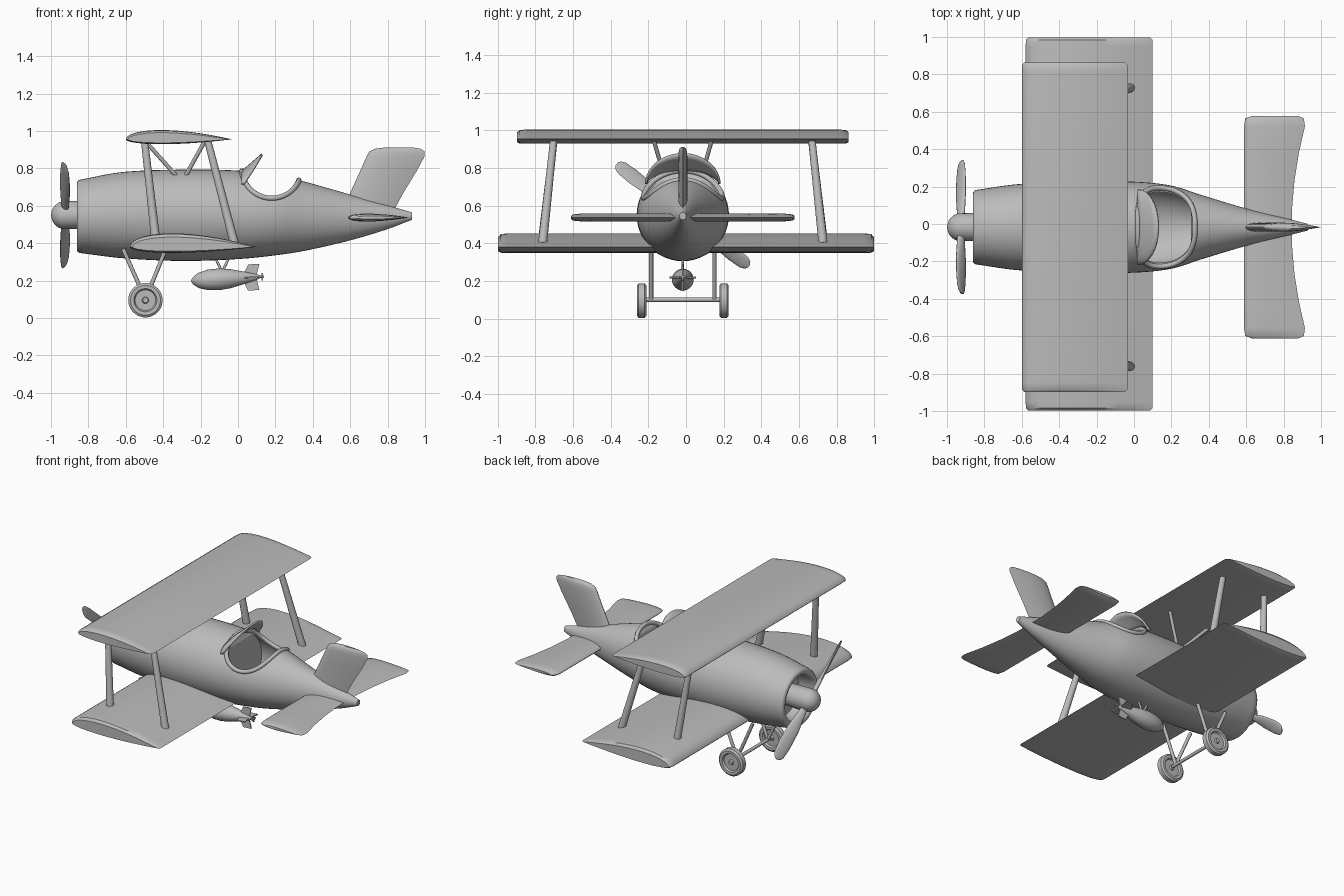
import bpy, bmesh, math
from mathutils import Vector

old = bpy.data.objects.get("Cube")
if old:
    bpy.data.objects.remove(old)

GREY = (0.5, 0.5, 0.5, 1)
mat = bpy.data.materials.new("plain_grey")
mat.use_nodes = True
mat.diffuse_color = GREY
mat.node_tree.nodes["Principled BSDF"].inputs["Base Color"].default_value = GREY

CY = -0.017  # centreline of the fuselage
SIDES = (("left", 1), ("right", -1))


def activate(ob):
    bpy.ops.object.select_all(action='DESELECT')
    ob.select_set(True)
    bpy.context.view_layer.objects.active = ob


def smooth(ob, angle=38):
    activate(ob)
    bpy.ops.object.shade_smooth_by_angle(angle=math.radians(angle))


def skin(name, rings, closed=True, shade=True):
    """Bridge a list of equal-length point rings and cap both ends."""
    bm = bmesh.new()
    vs = [[bm.verts.new(p) for p in ring] for ring in rings]
    n = len(vs[0])
    for a, b in zip(vs, vs[1:]):
        for i in range(n if closed else n - 1):
            j = (i + 1) % n
            bm.faces.new((a[i], a[j], b[j], b[i]))
    if closed:
        bm.faces.new(vs[0])
        bm.faces.new(vs[-1])
    bmesh.ops.recalc_face_normals(bm, faces=bm.faces)
    me = bpy.data.meshes.new(name)
    bm.to_mesh(me)
    bm.free()
    me.materials.append(mat)
    ob = bpy.data.objects.new(name, me)
    bpy.context.collection.objects.link(ob)
    if shade:
        smooth(ob)
    return ob


def lathe(name, profile, origin, axis, n=32):
    """Turn (distance, radius) pairs round an axis."""
    q = Vector(axis).to_track_quat('Z', 'Y')
    o = Vector(origin)
    turns = [2 * math.pi * i / n for i in range(n)]
    return skin(name, [[o + q @ Vector((r * math.cos(t), r * math.sin(t), d)) for t in turns]
                       for d, r in profile])


def rod(name, a, b, r1, r2=None, n=16):
    axis = Vector(b) - Vector(a)
    return lathe(name, [(0, r1), (axis.length, r2 or r1)], a, axis, n)


def foil(name, stations, up, down, place, n=14):
    """Aerofoil surface; station = span, leading x, trailing x, chord height, thickness."""
    us = [(1 - math.cos(math.pi * i / n)) / 2 for i in range(n + 1)]
    outline = [(u, up) for u in us] + [(u, -down) for u in us[-2:0:-1]]
    rings = []
    for s, le, te, h, k in stations:
        rings.append([place(le + (te - le) * u, s,
                            h + k * t * math.sqrt(u) * (1 - u) / 0.385) for u, t in outline])
    return skin(name, rings)


def mirrored(half):
    return [(-s, *r) for s, *r in half] + [(s, *r) for s, *r in reversed(half)]


# Fuselage stations: x, top, bottom, half width
STATIONS = [(-0.85, .738, .348, .198), (-0.62, .78, .32, .23), (-0.3, .793, .305, .243),
            (0, .788, .315, .243), (.2, .765, .335, .222), (.36, .728, .36, .172),
            (.6, .66, .415, .1), (.8, .602, .475, .05), (.93, .565, .525, .018)]


def section(x):
    """Smooth interpolation of the stations: centre height, half height, half width."""
    S = STATIONS
    i = max(k for k in range(len(S) - 1) if S[k][0] <= x or k == 0)
    def slope(k, c):
        a, b = S[max(k - 1, 0)], S[min(k + 1, len(S) - 1)]
        return (b[c] - a[c]) / (b[0] - a[0])
    w = S[i + 1][0] - S[i][0]
    t = (x - S[i][0]) / w
    top, bot, half = [
        (2*t**3 - 3*t*t + 1) * S[i][c] + (t**3 - 2*t*t + t) * w * slope(i, c)
        + (3*t*t - 2*t**3) * S[i + 1][c] + (t**3 - t*t) * w * slope(i + 1, c) for c in (1, 2, 3)]
    return (top + bot) / 2, (top - bot) / 2, half


def hull_ring(x, scale=1, inset=0, at=None, n=48):
    zc, rz, ry = section(x)
    return [(x if at is None else at, CY + (ry * scale - inset) * math.sin(2 * math.pi * i / n),
             zc + (rz * scale - inset) * math.cos(2 * math.pi * i / n)) for i in range(n)]


# Fuselage with an open cowl at the nose
nose = [hull_ring(-.85, k, at=x) for x, k in
        ((-.74, .76), (-.845, .78), (-.857, .82), (-.862, .89), (-.859, .96))]
body = skin("fuselage", nose + [hull_ring(-.85 + 1.78 * i / 50) for i in range(51)], shade=False)

# Cockpit: saddle-shaped opening and a hollow inside
PX, PZ, PR = .18, .80, .16
cutters = [lathe("opening_cutter", [(-.4, PR), (.4, PR)], (PX, CY, PZ), (0, 1, 0), 64),
           skin("hollow_cutter", [hull_ring(.035 + .03 * i, inset=.018) for i in range(10)])]
for c in cutters:
    c.hide_render = True
    m = body.modifiers.new("cut", 'BOOLEAN')
    m.operation, m.solver, m.object = 'DIFFERENCE', 'EXACT', c
    activate(body)
    bpy.ops.object.modifier_apply(modifier=m.name)
    bpy.data.objects.remove(c)
smooth(body)

# Padded rim following the cockpit edge
edge = []
for i in range(81):
    a = math.pi * i / 80
    x, z = PX - PR * math.cos(a), PZ - PR * math.sin(a)
    zc, rz, ry = section(x)
    if z < zc + rz - .002:
        edge.append((x, math.acos((z - zc) / rz)))


def on_hull(x, a):
    zc, rz, ry = section(x)
    return (x, CY + ry * math.sin(a), zc + rz * math.cos(a))


loop = [on_hull(x, a) for x, a in edge]
loop += [on_hull(edge[-1][0], edge[-1][1] * k / 4) for k in range(3, -4, -1)]
loop += [on_hull(x, -a) for x, a in reversed(edge)]
loop += [on_hull(edge[0][0], edge[0][1] * k / 4) for k in range(-3, 4)]
cu = bpy.data.curves.new("cockpit_rim", 'CURVE')
cu.dimensions, cu.bevel_depth, cu.bevel_resolution = '3D', .014, 3
sp = cu.splines.new('POLY')
sp.points.add(len(loop) - 1)
for p, co in zip(sp.points, loop):
    p.co = (*co, 1)
sp.use_cyclic_u = True
cu.materials.append(mat)
rim = bpy.data.objects.new("cockpit_rim", cu)
bpy.context.collection.objects.link(rim)
activate(rim)
bpy.ops.object.convert(target='MESH')
smooth(bpy.context.object)

# Windshield leaning back from the front of the rim
shield = []
for k in range(5):
    f = k / 4
    shield.append([(.02 + f * (.015 + .095 * math.sin(a)), CY + .195 * math.cos(a),
                    .715 + (.065 + .095 * f) * math.sin(a))
                   for a in (math.pi * i / 24 for i in range(25))])
screen = skin("windshield", shield, closed=False)
m = screen.modifiers.new("thickness", 'SOLIDIFY')
m.thickness, m.offset = .012, 0

# Wings
flat = lambda cy: (lambda x, s, t: (x, cy + s, t))
foil("lower_wing", mirrored([(.998, -.565, .085, .38, .72), (.985, -.577, .1, .38, .95),
                             (.95, -.58, .1, .38, 1)]), .073, .032, flat(0))
foil("upper_wing", mirrored([(.88, -.588, -.05, .955, .72), (.867, -.598, -.035, .955, .95),
                             (.83, -.6, -.032, .955, 1)]), .05, .026, flat(CY))

# Tailplane and fin
foil("tailplane", mirrored([(.594, .63, .88, .537, .4), (.582, .595, .908, .537, .8),
                            (.54, .588, .914, .537, 1), (.4, .588, .882, .537, 1),
                            (.25, .588, .858, .537, 1), (.1, .588, .845, .537, 1)]),
     .021, .021, flat(CY))
foil("fin", [(.55, .55, .82, 0, 1), (.67, .6, .885, 0, 1), (.79, .655, .958, 0, 1),
             (.865, .688, .998, 0, 1), (.89, .702, .998, 0, .9), (.904, .73, .98, 0, .7),
             (.911, .78, .94, 0, .35)], .024, .024, lambda x, s, t: (x, CY + t, s))

# Propeller: spinner, shaft and two twisted blades
HUB = .55
lathe("spinner", [(.075 * (1 - math.cos(a)), .075 * math.sin(a)) for a in
                  (math.pi / 2 * i / 10 + .02 for i in range(10))] + [(.13, .075), (.28, .07)],
      (-.999, CY, HUB), (1, 0, 0))
for side, s in SIDES:
    d = Vector((0, .79, -.61)) * s
    e = Vector((0, .61, .79)) * s
    rings = []
    for r, w, th, tw in ((.04, .02, .016, .9), (.12, .028, .014, .8), (.22, .042, .011, .65),
                         (.34, .046, .009, .55), (.41, .04, .008, .5), (.435, .028, .006, .5),
                         (.445, .012, .004, .5)):
        wide = e * math.cos(tw) + Vector((math.sin(tw), 0, 0))
        thick = e * -math.sin(tw) + Vector((math.cos(tw), 0, 0))
        rings.append([Vector((-.925, CY, HUB)) + d * r + wide * w * math.cos(a)
                      + thick * th * math.sin(a) for a in (math.pi * i / 8 for i in range(16))])
    skin(side + "_propeller_blade", rings)

# Struts and landing gear on each side
TYRE = [(.022, .014), (.012, .018), (.012, .055), (.024, .062), (.025, .08), (.016, .092)]
for side, s in SIDES:
    y = lambda v: CY + s * v
    rod(side + "_front_strut", (-.44, y(.745), .42), (-.5, y(.685), .95), .024, .019)
    rod(side + "_rear_strut", (-.02, y(.745), .4), (-.165, y(.685), .96), .024, .019)
    rod(side + "_front_cabane", (-.33, y(.1), .76), (-.5, y(.155), .95), .011)
    rod(side + "_rear_cabane", (-.28, y(.1), .76), (-.175, y(.155), .95), .011)
    rod(side + "_front_leg", (-.495, y(.168), .1), (-.615, y(.168), .37), .011)
    rod(side + "_rear_leg", (-.495, y(.168), .1), (-.385, y(.168), .37), .011)
    lathe(side + "_wheel", TYRE + [(-d, r) for d, r in reversed(TYRE)],
          (-.495, y(.219), .093 + .002), (0, 1, 0), 40)
rod("axle", (-.495, CY - .22, .1), (-.495, CY + .22, .1), .011)

# Bomb slung under the belly
tail = Vector((1, 0, .06)).normalized()
start = Vector((-.25, CY, .198))
lathe("bomb", [(0, .004), (.01, .02), (.04, .041), (.09, .055), (.15, .058), (.21, .051),
               (.28, .034), (.34, .018), (.365, .01)], start, tail, 24)
rod("bomb_tail_pin", start + tail * .36, start + tail * .39, .006)
for i in range(4):
    a = math.pi / 2 * i
    out = Vector((0, math.cos(a), math.sin(a)))
    across = Vector((0, -math.sin(a), math.cos(a))) * .004
    for label, pts in (("bomb_fin", ((.28, .02), (.305, .07), (.365, .07), (.35, .008))),
                       ("bomb_vane", ((.375, 0), (.375, .02), (.385, .02), (.385, 0)))):
        skin(f"{label}_{i + 1}", [[start + tail * d + out * r + across * k for d, r in pts]
                                  for k in (-1, 1)])
for label, x in (("front", -.125), ("rear", -.045)):
    rod("bomb_" + label + "_hanger", (-.085, CY, .245), (x, CY, .33), .007)
